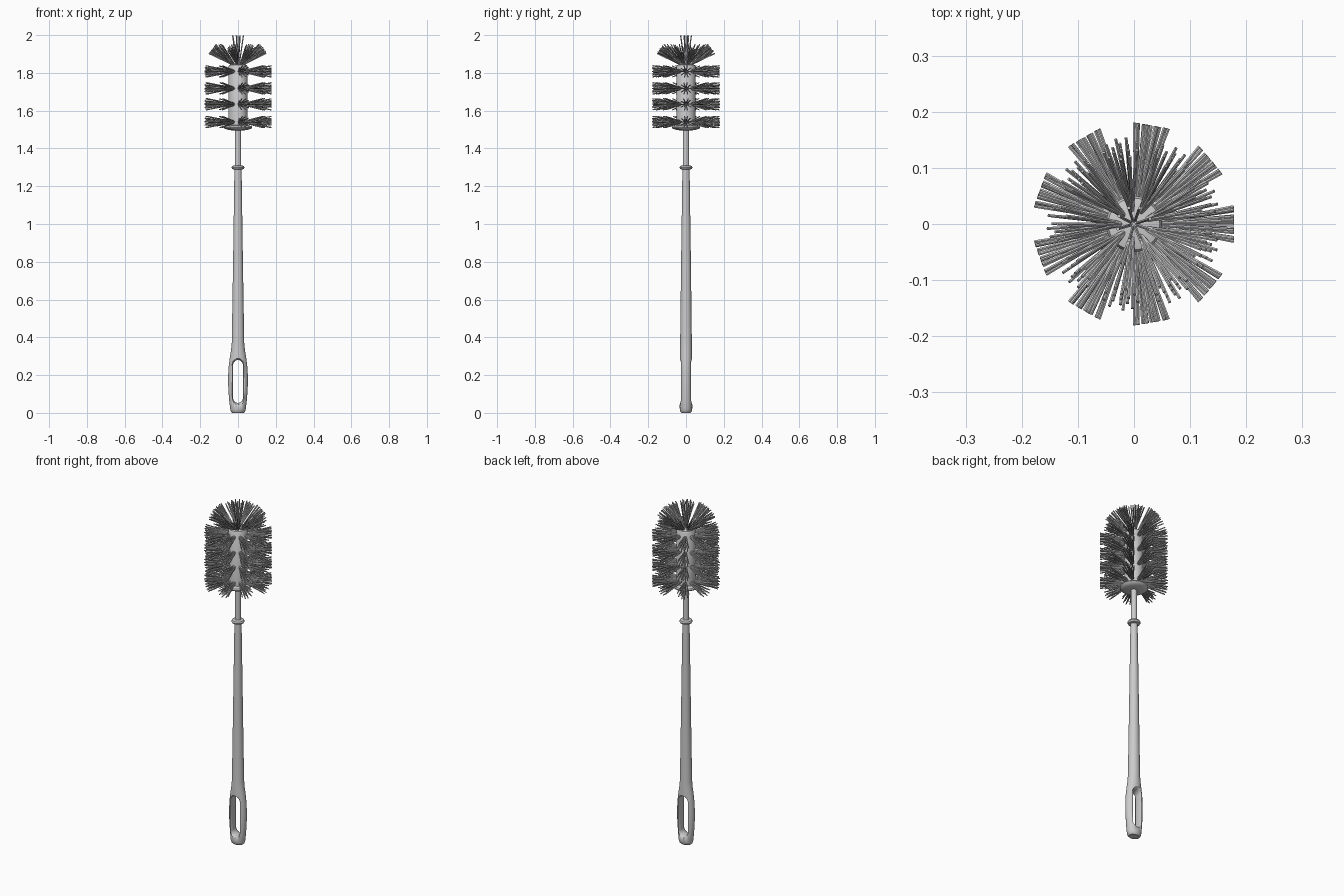
import bpy, bmesh, math, random
from mathutils import Vector

random.seed(4)
cube = bpy.data.objects.get("Cube")
if cube:
    bpy.data.objects.remove(cube, do_unlink=True)


def material(name, rgb):
    mat = bpy.data.materials.new(name)
    mat.use_nodes = True
    mat.diffuse_color = (*rgb, 1)
    mat.node_tree.nodes["Principled BSDF"].inputs["Base Color"].default_value = (*rgb, 1)
    return mat


plastic = material("light grey plastic", (0.6, 0.6, 0.6))


def finish(name, bm, smooth=True):
    bmesh.ops.recalc_face_normals(bm, faces=bm.faces)
    mesh = bpy.data.meshes.new(name)
    bm.to_mesh(mesh)
    bm.free()
    obj = bpy.data.objects.new(name, mesh)
    bpy.context.collection.objects.link(obj)
    mesh.materials.append(plastic)
    if smooth:
        bpy.ops.object.select_all(action="DESELECT")
        obj.select_set(True)
        bpy.context.view_layer.objects.active = obj
        bpy.ops.object.shade_smooth_by_angle(angle=math.radians(40))
    return obj


def loft(name, rings):
    """Skin a list of equal-length point rings and cap both ends."""
    bm = bmesh.new()
    loops = [[bm.verts.new(p) for p in ring] for ring in rings]
    n = len(loops[0])
    for a, b in zip(loops, loops[1:]):
        for i in range(n):
            j = (i + 1) % n
            bm.faces.new((a[i], a[j], b[j], b[i]))
    bm.faces.new(loops[0])
    bm.faces.new(loops[-1])
    return finish(name, bm)


def ellipse(z, rx, ry, n=32):
    turns = [math.tau * i / n for i in range(n)]
    return [(rx * math.cos(t), ry * math.sin(t), z) for t in turns]


def lathe(name, profile):
    return loft(name, [ellipse(z, r, r) for r, z in profile])


# Handle: slim taper swelling into a flattened grip
handle = loft("handle", [ellipse(*s) for s in (
    (0, .030, .024), (.006, .037, .030), (.02, .041, .033), (.06, .046, .034),
    (.12, .051, .034), (.18, .053, .034), (.24, .050, .034), (.29, .044, .033),
    (.33, .037, .032), (.37, .033, .031), (.8, .026, .026), (1.29, .019, .019))])


# Hanging slot through the grip, flared towards both openings
def slot(y, r, low=.079, high=.254, n=24):
    ring = []
    for i in range(n):
        t = math.tau * (i + .5) / n
        ring.append((r * math.cos(t), y, (high if math.sin(t) > 0 else low) + r * math.sin(t)))
    return ring


cutter = loft("slot_cutter", [slot(y, r) for y, r in (
    (-.045, .042), (-.033, .035), (-.025, .030), (-.014, .027), (0, .026),
    (.014, .027), (.025, .030), (.033, .035), (.045, .042))])
cutter.hide_render = True
cutter.hide_set(True)
cut = handle.modifiers.new("hanging slot", "BOOLEAN")
cut.operation = "DIFFERENCE"
cut.object = cutter
cut.solver = "EXACT"

# Neck, collar, splash disc and bristle core
lathe("neck", [(.017, 1.28), (.016, 1.51)])
lathe("collar", [(.02, 1.288), (.031, 1.291), (.035, 1.299), (.031, 1.307), (.018, 1.311)])
lathe("splash_disc", [(.02, 1.494), (.05, 1.498), (.07, 1.504), (.075, 1.511),
                      (.071, 1.518), (.05, 1.524)])
lathe("bristle_core", [(.05, 1.515), (.05, 1.835), (.046, 1.842), (.03, 1.846)])


# Bristles: each tuft is a cone of thin rods leaving one root
def bristle(bm, root, tip, radius=.003):
    axis = tip - root
    made = bmesh.ops.create_cone(bm, cap_ends=True, segments=6, radius1=radius,
                                 radius2=radius, depth=axis.length)
    turn = axis.to_track_quat("Z", "Y").to_matrix()
    middle = (root + tip) / 2
    for v in made["verts"]:
        v.co = turn @ v.co + middle


def tuft_offsets(spread, rings):
    yield 0, 0
    for k, count in enumerate(rings, 1):
        r = spread * k / len(rings)
        for i in range(count):
            t = math.tau * (i + .5 * k) / count + random.uniform(-.1, .1)
            yield r * math.cos(t), r * math.sin(t)


TUFTS = 9
for row, z in enumerate((1.54, 1.634, 1.718, 1.808), 1):
    bm = bmesh.new()
    for k in range(TUFTS):
        a = math.tau * k / TUFTS
        out, side = Vector((math.cos(a), math.sin(a), 0)), Vector((-math.sin(a), math.cos(a), 0))
        for u, v in tuft_offsets(.031, (7, 10)):
            shift = side * u + Vector((0, 0, v))
            root = out * .042 + Vector((0, 0, z)) + shift * .15
            bristle(bm, root, out * .178 + Vector((0, 0, z)) + shift)
    finish(f"bristle_row_{row}", bm)

# Crown: a ring of tilted tufts around one upright tuft
bm = bmesh.new()
for k in range(TUFTS):
    a = math.tau * (k + .5) / TUFTS
    out, side = Vector((math.cos(a), math.sin(a), 0)), Vector((-math.sin(a), math.cos(a), 0))
    axis = (out * .8 + Vector((0, 0, .6))).normalized()
    lift = side.cross(axis)
    for u, v in tuft_offsets(.031, (6, 9)):
        root = out * .018 + Vector((0, 0, 1.838))
        bristle(bm, root, root + axis * .148 + side * u + lift * v)
for u, v in tuft_offsets(.03, (8,)):
    bristle(bm, Vector((u * .2, v * .2, 1.838)), Vector((u, v, 1.998)))
finish("bristle_crown", bm)
